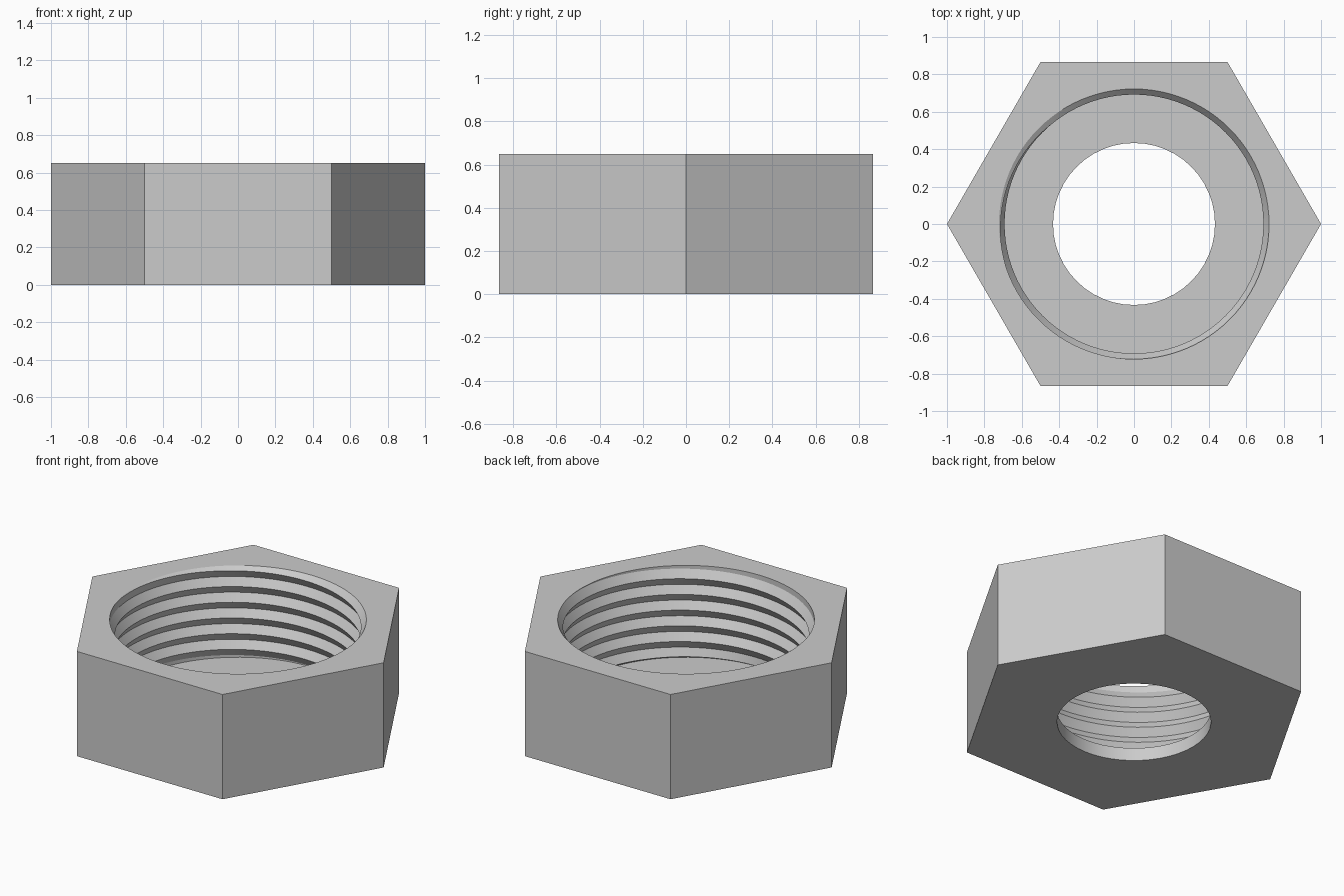
import bpy
import bmesh
from math import cos, sin, pi

cube = bpy.data.objects.get("Cube")
if cube:
    bpy.data.objects.remove(cube, do_unlink=True)

HEIGHT = 0.65
FLOOR = 0.08
ROOT, CREST = 0.722, 0.692
HOLE = 0.433
PITCH = 0.0975
CREST_START = 0.596      # height of the top thread crest at angle zero
STEPS = 96

steel = bpy.data.materials.new("grey steel")
steel.use_nodes = True
colour = (0.6, 0.6, 0.6, 1)
steel.diffuse_color = colour
steel.node_tree.nodes["Principled BSDF"].inputs["Base Color"].default_value = colour

bm = bmesh.new()
cache = {}


def vert(radius, angle, z):
    co = (radius * cos(angle), radius * sin(angle), z)
    key = tuple(round(c, 5) for c in co)
    if key not in cache:
        cache[key] = bm.verts.new(co)
    return cache[key]


def face(verts):
    unique = list(dict.fromkeys(verts))
    if len(unique) > 2 and not bm.faces.get(unique):
        bm.faces.new(unique)


def ring(radius, z, count):
    return [vert(radius, 2 * pi * i / count, z) for i in range(count)]


def wall(low, high):
    for i in range(len(low)):
        j = (i + 1) % len(low)
        face([low[i], low[j], high[j], high[i]])


def flat_ring(*loops):
    edges = []
    for loop in loops:
        for a, b in zip(loop, loop[1:] + loop[:1]):
            edges.append(bm.edges.get((a, b)) or bm.edges.new((a, b)))
    bmesh.ops.triangle_fill(bm, edges=edges, use_beauty=True)


def thread_vert(step, row):
    """Even rows run along the crest, odd rows along the root of the thread."""
    z = CREST_START + PITCH * (step / STEPS + row / 2)
    z = min(max(z, FLOOR), HEIGHT)
    depth = 0 if row % 2 else ROOT - CREST
    depth = min(depth, 1.6 * (HEIGHT - z), 1.6 * (z - FLOOR))
    return vert(ROOT - depth, 2 * pi * (step % STEPS) / STEPS, z)


# Threaded bore
for step in range(STEPS):
    for row in range(-14, 3):
        face([thread_vert(step, row), thread_vert(step + 1, row),
              thread_vert(step + 1, row + 1), thread_vert(step, row + 1)])

# Hexagonal outside and small hole through the floor
hex_low, hex_high = ring(1, 0, 6), ring(1, HEIGHT, 6)
hole_low, hole_high = ring(HOLE, 0, 48), ring(HOLE, FLOOR, 48)
wall(hex_low, hex_high)
wall(hole_low, hole_high)

# Top face, inner floor and underside
flat_ring(hex_high, ring(ROOT, HEIGHT, STEPS))
flat_ring(ring(ROOT, FLOOR, STEPS), hole_high)
flat_ring(hex_low, hole_low)

bmesh.ops.remove_doubles(bm, verts=bm.verts[:], dist=0.00005)
bmesh.ops.recalc_face_normals(bm, faces=bm.faces[:])

mesh = bpy.data.meshes.new("hex_nut")
bm.to_mesh(mesh)
bm.free()
mesh.materials.append(steel)
nut = bpy.data.objects.new("hex_nut", mesh)
bpy.context.collection.objects.link(nut)

bpy.ops.object.select_all(action="DESELECT")
nut.select_set(True)
bpy.context.view_layer.objects.active = nut
bpy.ops.object.shade_smooth_by_angle(angle=pi / 6)
